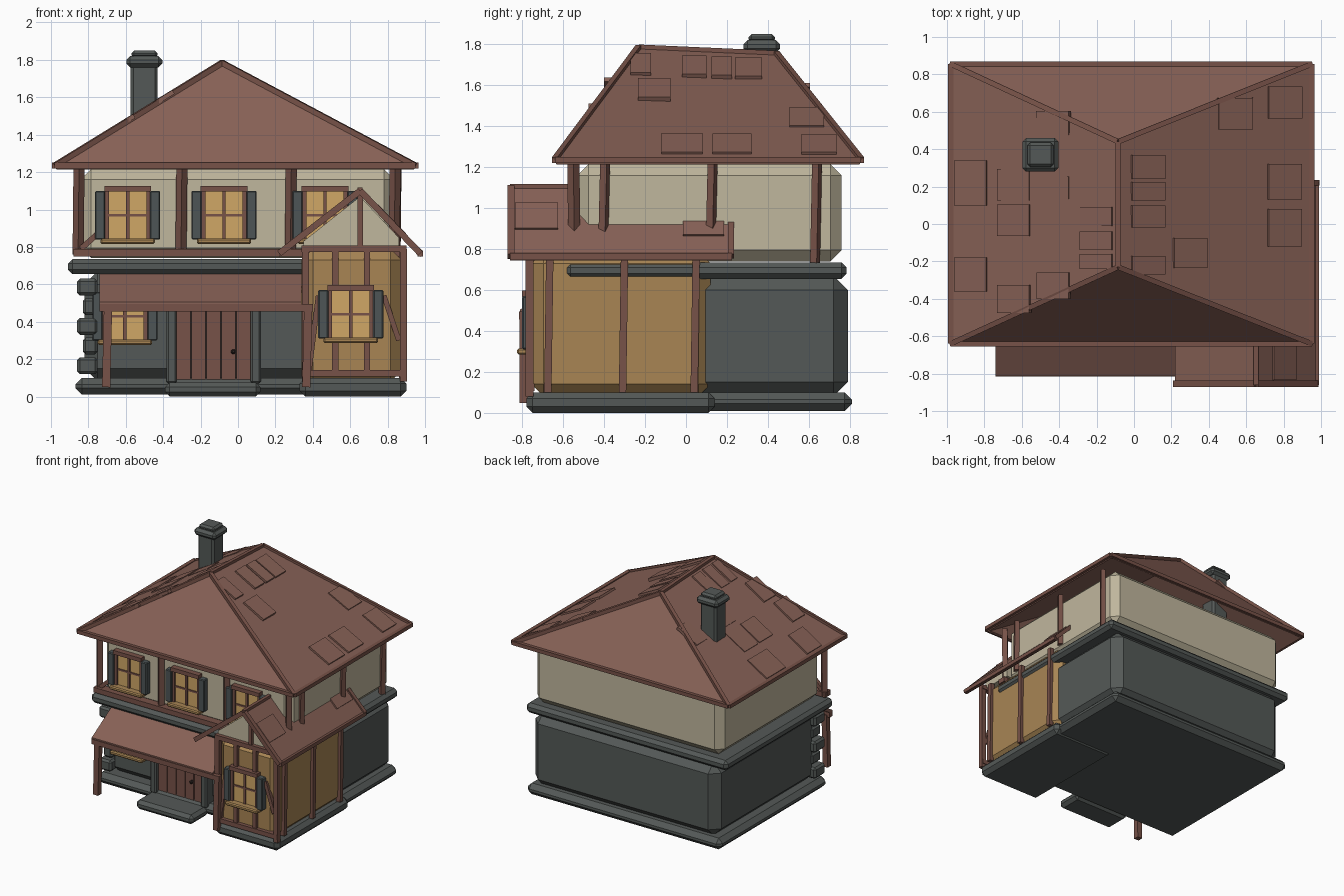
import bpy, bmesh
from mathutils import Vector, Quaternion

if "Cube" in bpy.data.objects:
    bpy.data.objects.remove(bpy.data.objects["Cube"], do_unlink=True)


def material(name, rgb):
    lin = [(c / 255 / 12.92) if c < 11 else ((c / 255 + 0.055) / 1.055) ** 2.4 for c in rgb]
    m = bpy.data.materials.new(name)
    m.use_nodes = True
    m.diffuse_color = (*lin, 1)
    m.node_tree.nodes["Principled BSDF"].inputs["Base Color"].default_value = (*lin, 1)
    return m


ROOF = material("roof_red_brown", (135, 97, 86))
TIMBER = material("timber_brown", (119, 82, 72))
STONE = material("stone_grey", (84, 89, 87))
CREAM = material("cream_plaster", (192, 183, 157))
OCHRE = material("ochre_plaster", (168, 133, 84))
PANE = material("warm_glass", (208, 167, 102))
SHUTTER = material("shutter_slate", (77, 85, 86))
DARK = material("dark_iron", (48, 40, 38))


def finish(name, bm, mat):
    bmesh.ops.recalc_face_normals(bm, faces=bm.faces)
    me = bpy.data.meshes.new(name)
    bm.to_mesh(me)
    bm.free()
    me.materials.append(mat)
    ob = bpy.data.objects.new(name, me)
    bpy.context.collection.objects.link(ob)
    return ob


def block(name, center, dims, mat, bevel=0, quat=None):
    bm = bmesh.new()
    bmesh.ops.create_cube(bm, size=1)
    bmesh.ops.scale(bm, vec=dims, verts=bm.verts)
    if bevel:
        bmesh.ops.bevel(bm, geom=bm.edges[:], offset=bevel, segments=1, affect='EDGES')
    bmesh.ops.rotate(bm, matrix=(quat or Quaternion()).to_matrix(), verts=bm.verts)
    bmesh.ops.translate(bm, vec=center, verts=bm.verts)
    return finish(name, bm, mat)


def box(name, x, y, z, mat, bevel=0):
    """Box from three (low, high) ranges."""
    return block(name, [sum(r) / 2 for r in (x, y, z)], [r[1] - r[0] for r in (x, y, z)], mat, bevel)


def beam(name, a, b, width=0.04, mat=TIMBER):
    a, b = Vector(a), Vector(b)
    return block(name, (a + b) / 2, (width, width, (b - a).length), mat,
                 quat=(b - a).to_track_quat('Z', 'Y'))


def prism(name, pts, axis, lo, hi, mat):
    """Profile of (x, z) or (y, z) points drawn out along the other axis."""
    bm = bmesh.new()
    ends = [[bm.verts.new((v, p, q) if axis == 'x' else (p, v, q)) for p, q in pts] for v in (lo, hi)]
    for ring in ends:
        bm.faces.new(ring)
    for i in range(len(pts)):
        j = (i + 1) % len(pts)
        bm.faces.new((ends[0][i], ends[0][j], ends[1][j], ends[1][i]))
    return finish(name, bm, mat)


def shingle(name, ridge, eave, x, y, length, width):
    """Thin raised plate lying on a slope between two (x, z) points."""
    top, low = Vector((ridge[0], y, ridge[1])), Vector((eave[0], y, eave[1]))
    t = (x - ridge[0]) / (eave[0] - ridge[0])
    block(name, top.lerp(low, t), (width, 0.024, length), ROOF,
          quat=(low - top).to_track_quat('Z', 'Y'))


def window(tag, x, y, z):
    """Shuttered window on a wall facing the front, centred at x, z."""
    box(tag + "_glass", (x - .105, x + .105), (y - .015, y + .05), (z - .13, z + .13), PANE)
    for s in (-1, 1):
        box(tag + "_jamb", (x + s * .11 - .01, x + s * .11 + .01), (y - .03, y + .05), (z - .13, z + .13), TIMBER)
        box(tag + "_shutter", (x + s * .147 - .027, x + s * .147 + .027), (y - .045, y + .03),
            (z - .13, z + .13), SHUTTER, .006)
    box(tag + "_lintel", (x - .125, x + .125), (y - .045, y + .05), (z + .125, z + .157), TIMBER)
    box(tag + "_mullion", (x - .009, x + .009), (y - .024, y), (z - .13, z + .13), TIMBER)
    box(tag + "_crossbar", (x - .105, x + .105), (y - .022, y), (z - .007, z + .007), TIMBER)
    box(tag + "_sill", (x - .145, x + .145), (y - .07, y + .03), (z - .155, z - .125), OCHRE, .008)


# Stone footings, ground floor and string course
box("main_footing", (-.87, .87), (-.57, .81), (.01, .1), STONE, .035)
box("annex_footing", (.33, .9), (-.78, .14), (0, .1), STONE, .03)
box("door_step", (-.39, .12), (-.76, -.54), (0, .075), STONE, .025)
box("ground_floor_wall", (-.82, .84), (-.5, .79), (.08, .67), STONE, .07)
box("string_course", (-.91, .89), (-.59, .785), (.655, .735), STONE, .025)

# Corner stones
for i in range(5):
    big = .03 * (i % 2 == 0)
    box("corner_stone", (-.83 - big, -.75), (-.54 - big / 2, -.42), (.12 + i * .105, .21 + i * .105), STONE, .015)

# Upper floor with its timber frame
box("upper_floor_wall", (-.84, .835), (-.53, .76), (.74, 1.215), CREAM, .055)
for x in (-.85, -.3, .285, .84):
    beam("upper_front_post", (x - .005, -.545, .76), (x, -.55, 1.23), .042)
for y, z in ((-.4, .8), (.125, .8), (.635, .73)):
    beam("upper_side_post", (.845, y - .005, z), (.85, y + .005, 1.23), .036)
box("upper_floor_rail", (-.88, .87), (-.59, -.52), (.75, .79), TIMBER)
beam("upper_brace", (-.84, -.55, .79), (-.75, -.55, .87), .03)
for x in (-.59, -.075, .465):
    window("upper_window", x, -.53, .97)
window("ground_window", -.605, -.5, .43)

# Main hipped roof
corners = [Vector((-.98, -.64, 1.235)), Vector((.95, -.64, 1.235)), Vector((.95, .855, 1.235)), Vector((-.98, .855, 1.235))]
ridge_front, ridge_back = Vector((-.085, -.23, 1.785)), Vector((-.085, .44, 1.755))
bm = bmesh.new()
v = [bm.verts.new(p) for p in corners + [ridge_front, ridge_back]]
for f in ((0, 1, 4), (1, 2, 5, 4), (2, 3, 5), (3, 0, 4, 5)):
    bm.faces.new([v[i] for i in f])
me = bpy.data.meshes.new("main_roof")
bm.to_mesh(me)
bm.free()
me.materials.append(ROOF)
main_roof = bpy.data.objects.new("main_roof", me)
bpy.context.collection.objects.link(main_roof)
shell = main_roof.modifiers.new("thickness", 'SOLIDIFY')
shell.thickness, shell.offset = .025, -1
for i, c in enumerate(corners):
    beam("eave_trim", c, corners[(i + 1) % 4], .03)
    beam("hip_trim", c, ridge_front if i < 2 else ridge_back, .028)
beam("ridge_trim", ridge_front, ridge_back, .028)

# Raised shingles on both long slopes: x of the row, then y and width
rows = {.805: ((-.02, .2), (.225, .19), (.65, .17)), .54: ((.59, .17),), .3: ((-.155, .16),),
        .075: ((-.22, .1), (.04, .12), (.175, .1), (.305, .13)),
        -.87: ((.22, .24), (-.27, .18)), -.64: ((.21, .17), (.02, .17), (-.4, .15)),
        -.43: ((.54, .13), (.18, .15), (-.33, .14)), -.2: ((.04, .1), (-.09, .1), (-.2, .08))}
for x, plates in rows.items():
    eave = (.95, 1.235) if x > -.085 else (-.98, 1.235)
    for y, w in plates:
        shingle("roof_shingle", (-.085, 1.785 - .045 * (y + .23)), eave, x, y, .2, w)

# Chimney
box("chimney_stack", (-.575, -.43), (.3, .44), (1.3, 1.78), STONE, .015)
box("chimney_cap", (-.597, -.405), (.28, .46), (1.76, 1.82), STONE, .02)
box("chimney_top", (-.57, -.43), (.305, .435), (1.81, 1.85), STONE, .015)

# Annex walls and timber frame
box("annex_wall", (.34, .875), (-.755, .12), (.08, .79), OCHRE, .06)
for x in (.36, .885):
    beam("annex_corner_post", (x, -.765, .08), (x, -.765, .79), .038)
for z in (.125, .79):
    box("annex_front_rail", (.34, .9), (-.785, -.74), (z - .018, z + .018), TIMBER)
for x in (.52, .69):
    beam("annex_upper_stud", (x, -.76, .58), (x, -.76, .79), .034)
    beam("annex_lower_stud", (x, -.76, .12), (x, -.76, .3), .034)
beam("annex_brace", (.38, -.76, .14), (.43, -.76, .54), .028)
beam("annex_brace", (.86, -.76, .3), (.78, -.76, .54), .028)
for y in (-.67, -.305, .045):
    beam("annex_side_post", (.88, y - .005, .1), (.88, y + .005, .78), .036)
window("annex_window", .603, -.755, .44)

# Annex gable and its uneven roof
peak, left_eave, right_eave = (.653, 1.11), (.22, .775), (.975, .775)
prism("gable_wall", [(.35, .79), (.35, .83), (.653, 1.07), (.86, .85), (.86, .79)], 'y', -.755, -.5, CREAM)
beam("gable_post", (.653, -.765, .8), (.653, -.765, 1.08), .03)
outline = [left_eave, peak, right_eave]
prism("annex_roof", outline + [(x, z - .03) for x, z in reversed(outline)], 'y', -.86, .225, ROOF)
for ex, ez in (left_eave, right_eave):
    beam("barge_board", (peak[0], -.855, peak[1] - .01), (ex, -.855, ez - .01), .034)
beam("rear_barge_board", (.8, .22, .945), (.98, .22, .765), .03)
beam("annex_ridge_trim", (.653, -.86, 1.105), (.653, -.53, 1.105), .026)
beam("annex_eave_trim", (.975, -.86, .765), (.975, .225, .765), .03)
shingle("annex_shingle", peak, right_eave, .8, -.73, .17, .21)
shingle("annex_shingle", peak, right_eave, .855, .085, .1, .2)

# Porch roof and posts
prism("porch_roof", [(-.81, .475), (-.81, .505), (-.5, .69), (-.5, .66)], 'x', -.74, .34, ROOF)
box("porch_beam", (-.74, .4), (-.815, -.775), (.455, .495), TIMBER)
beam("porch_post", (-.705, -.79, .05), (-.695, -.79, .47), .044)
beam("porch_post", (.365, -.79, .05), (.375, -.79, .47), .044)

# Front door
for x in (-.355, .095):
    box("door_pillar", (x - .027, x + .027), (-.58, -.42), (.07, .6), STONE, .01)
box("door_back", (-.33, .07), (-.53, -.42), (.07, .58), DARK)
for i in range(5):
    box("door_plank", (-.328 + i * .08, -.254 + i * .08), (-.545, -.5), (.075, .57), TIMBER)
block("door_knob", (-.025, -.555, .24), (.025, .03, .025), DARK, .007)
